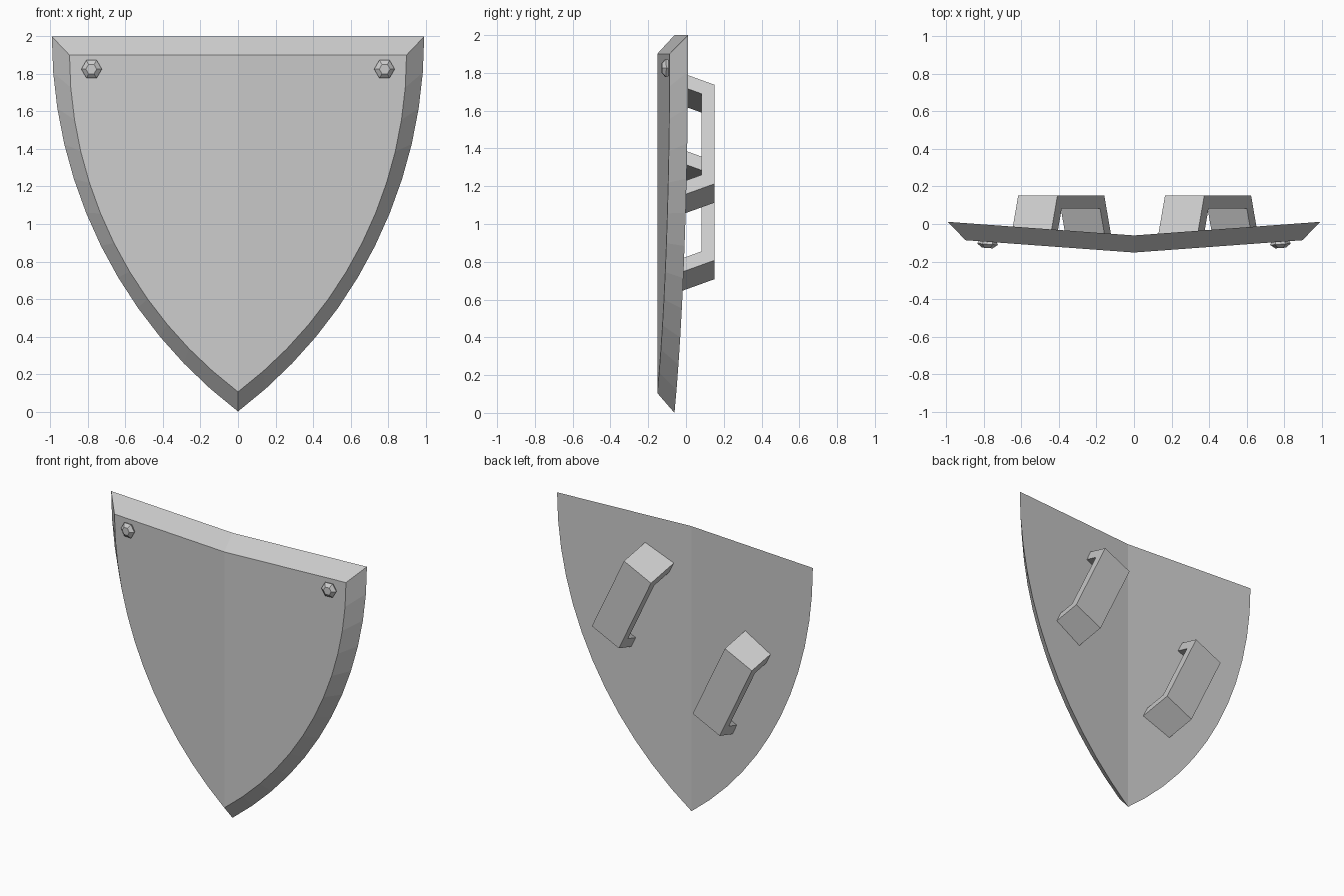
import bpy, bmesh
from math import sin, cos, asin, atan, radians, pi
from mathutils import Vector, Matrix

if "Cube" in bpy.data.objects:
    bpy.data.objects.remove(bpy.data.objects["Cube"])


def make_object(name, rings, cap_faces=None, closed=False):
    """Loft matching rings of points; cap the ends or close the loop."""
    bm = bmesh.new()
    vr = [[bm.verts.new(p) for p in ring] for ring in rings]
    n = len(vr[0])
    pairs = list(zip(vr, vr[1:]))
    for a, b in pairs:
        for i in range(n):
            j = (i + 1) % n
            bm.faces.new((a[i], a[j], b[j], b[i]))
    for ring in (vr[0], vr[-1]):
        for idx in (cap_faces or [range(n)]):
            bm.faces.new([ring[i] for i in idx])
    bmesh.ops.recalc_face_normals(bm, faces=bm.faces)
    me = bpy.data.meshes.new(name)
    bm.to_mesh(me)
    bm.free()
    ob = bpy.data.objects.new(name, me)
    bpy.context.collection.objects.link(ob)
    return ob


# Shield outline: circular arcs from the top corners to the tip
W, R, SEG = 0.993, 2.51, 12
sweep = asin(2 / R)
arc = []
for i in range(SEG):
    a = sweep * i / SEG
    arc.append((W - R + R * cos(a), 2 - R * sin(a)))
outline = [(0, 2)] + arc + [(0, 0)] + [(-x, z) for x, z in reversed(arc)]
tip = SEG + 1
halves = [list(range(0, tip + 1)), list(range(tip, len(outline))) + [0]]

# Shield body: folded along the centre, front rim bevelled inward
SLOPE = 0.073
back = [(x, -0.061 + SLOPE * abs(x), z) for x, z in outline]
front = [(x * 0.905, -0.152 + SLOPE * abs(x) * 0.905, 1.003 + (z - 1) * 0.898)
         for x, z in outline]
make_object("shield_body", [back, front], halves)

# Hexagonal rivets in the top corners
for side in (-1, 1):
    rot = Matrix.Rotation(side * atan(SLOPE), 4, 'Z')
    place = Matrix.Translation((side * 0.78, -0.095, 1.826)) @ rot
    rings = [[place @ Vector((r * cos(k * pi / 3), y, r * sin(k * pi / 3)))
              for k in range(6)]
             for r, y in ((0.045, 0.01), (0.055, -0.013), (0.029, -0.033))]
    make_object("rivet", rings)


# Slanted arm straps on the back: trapezoid arches
def strap(name, cx, cz):
    t = radians(64.5)
    top, inner, foot, spread = 0.152, 0.083, -0.075, 0.4
    half = lambda y: 0.29 + spread * (top - y)
    thick = 0.08
    prof = [(half(foot), foot), (half(top), top),
            (-half(top), top), (-half(foot), foot),
            (thick - half(foot), foot), (thick - half(inner), inner),
            (half(inner) - thick, inner), (half(foot) - thick, foot)]
    rings = [[(cx - u * cos(t) + w * sin(t), y, cz + u * sin(t) + w * cos(t))
              for u, y in prof] for w in (-0.116, 0.116)]
    make_object(name, rings, [(0, 1, 6, 7), (1, 2, 5, 6), (2, 3, 4, 5)])


strap("upper_arm_strap", 0.395, 1.425)
strap("lower_arm_strap", -0.388, 1.02)
